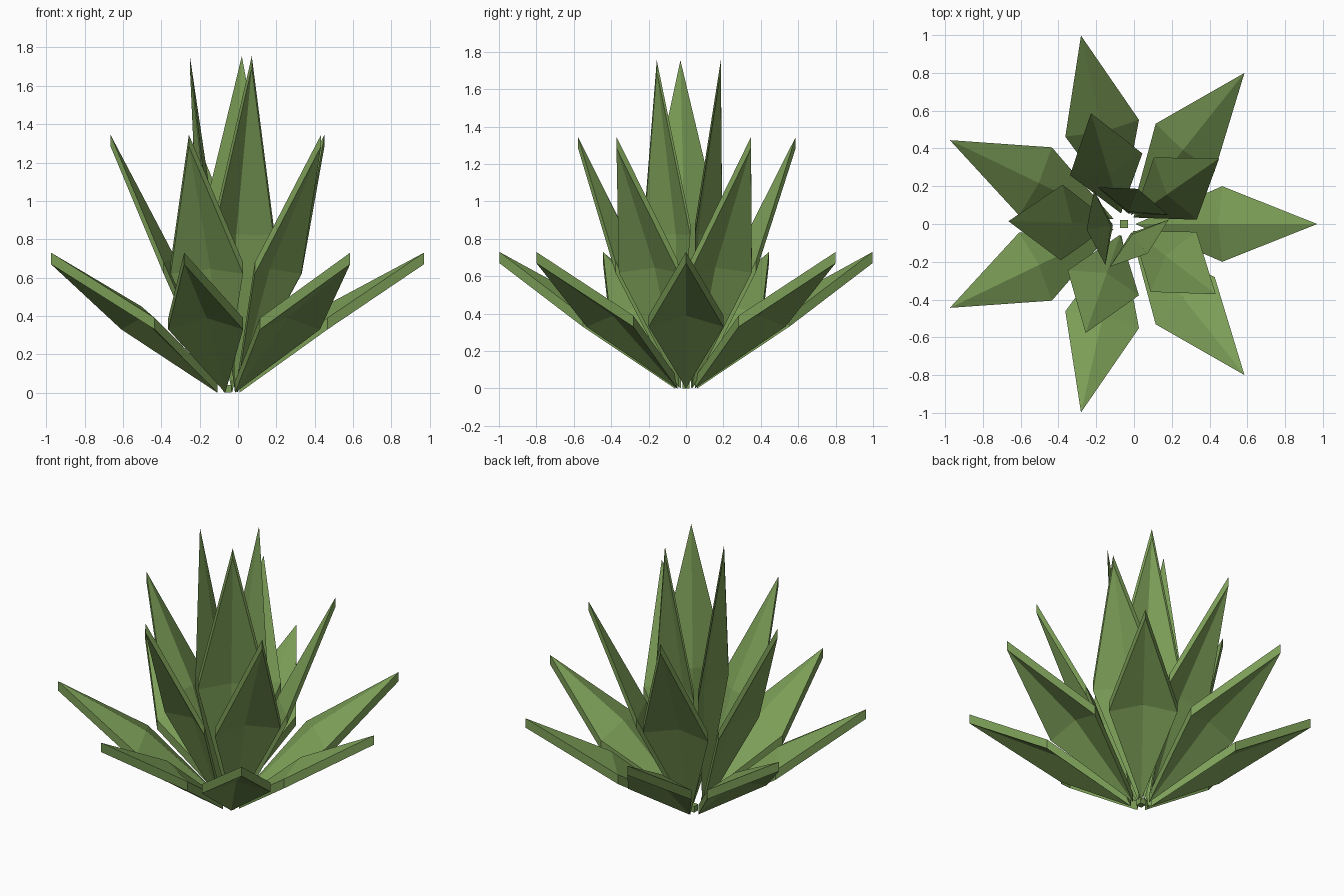
import bpy
import bmesh
from math import cos, sin, radians

cube = bpy.data.objects.get("Cube")
if cube:
    bpy.data.objects.remove(cube, do_unlink=True)

green = bpy.data.materials.new("leaf_green")
green.use_nodes = True
GREEN = (0.2, 0.34, 0.095, 1)
green.diffuse_color = GREEN
bsdf = green.node_tree.nodes["Principled BSDF"]
bsdf.inputs["Base Color"].default_value = GREEN
bsdf.inputs["Roughness"].default_value = 0.8

CENTRE_X = -0.053
THICK = 0.06
HALF_WIDTH = 0.2
BASE_R = 0.06


def finish(name, bm):
    bmesh.ops.recalc_face_normals(bm, faces=bm.faces)
    mesh = bpy.data.meshes.new(name)
    bm.to_mesh(mesh)
    bm.free()
    mesh.materials.append(green)
    obj = bpy.data.objects.new(name, mesh)
    obj.location.x = CENTRE_X
    bpy.context.collection.objects.link(obj)
    return obj


def leaf(name, angle, tip, edge, rib):
    """Diamond blade with a raised midrib, thickened straight up."""
    a = radians(angle)
    bm = bmesh.new()

    def point(r, side, z):
        return bm.verts.new((r * cos(a) - side * sin(a),
                             r * sin(a) + side * cos(a), z))

    base = point(BASE_R, 0, 0)
    end = point(tip[0], 0, tip[1])
    middle = point(rib[0], 0, rib[1])
    for s in (-1, 1):
        corner = point(edge[0], s * HALF_WIDTH, edge[1])
        bm.faces.new((base, corner, middle))
        bm.faces.new((corner, end, middle))
    bmesh.ops.recalc_face_normals(bm, faces=bm.faces)
    ext = bmesh.ops.extrude_face_region(bm, geom=bm.faces[:], use_keep_orig=True)
    top = [g for g in ext["geom"] if isinstance(g, bmesh.types.BMVert)]
    bmesh.ops.translate(bm, verts=top, vec=(0, 0, THICK))
    return finish(name, bm)


# Rings of leaves: name, count, first angle, tip, widest edge, midrib (radius, height)
rings = [
    ("outer_leaf", 7, 0, (1.023, 0.67), (0.52, 0.33), (0.50, 0.39)),
    ("middle_leaf", 5, 34.6, (0.612, 1.285), (0.33, 0.62), (0.275, 0.645)),
    ("inner_leaf", 3, 68.6, (0.2, 1.695), (0.13, 0.82), (0.07, 0.825)),
]
for name, count, start, tip, edge, rib in rings:
    for i in range(count):
        leaf(f"{name}_{i + 1}", start + i * 360 / count, tip, edge, rib)

# Small core between the leaf bases
bm = bmesh.new()
bmesh.ops.create_cube(bm, size=0.04)
core = finish("core", bm)
core.location.z = 0.02
